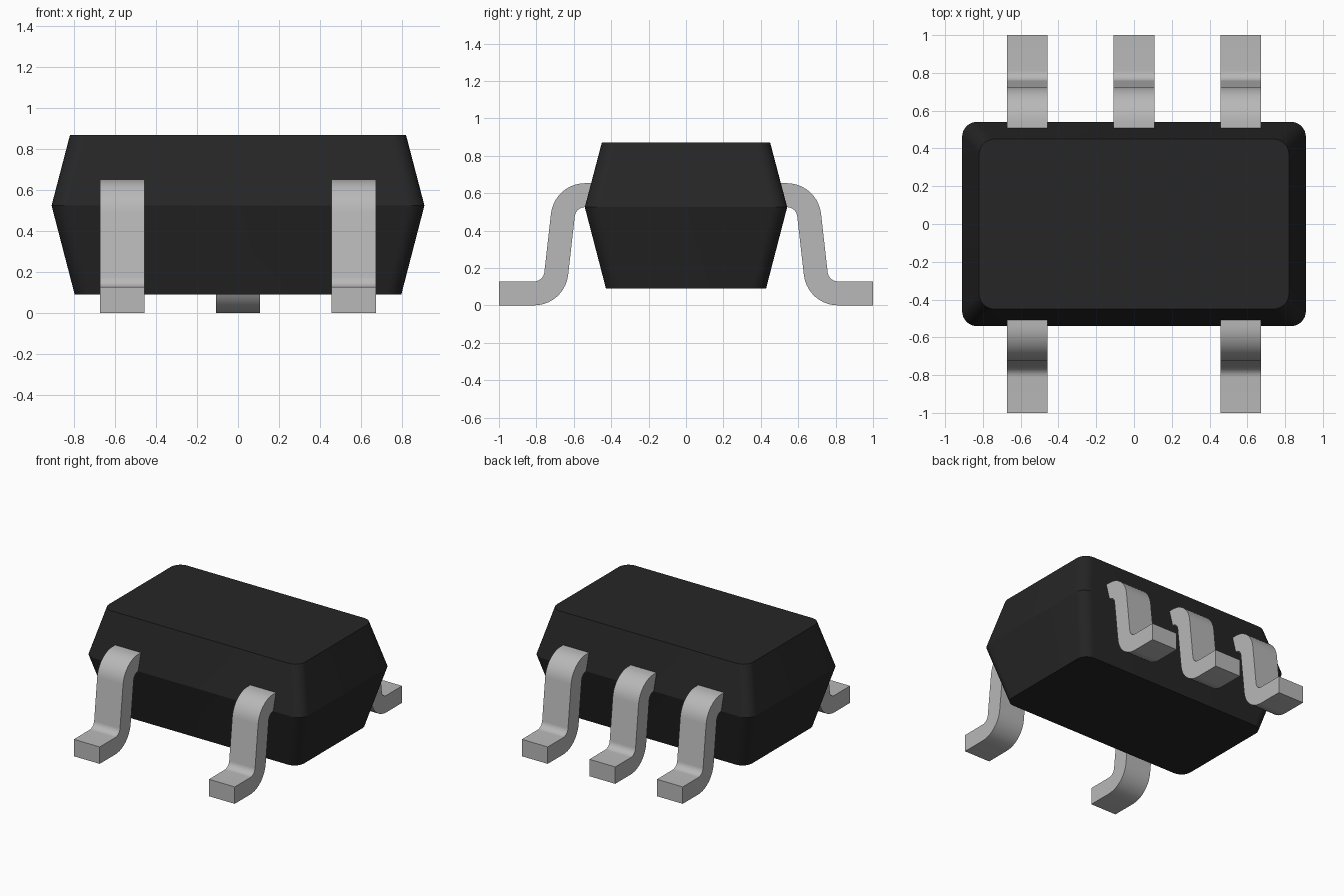
import bpy, bmesh
from math import sin, cos, pi, radians
from mathutils import Vector

cube = bpy.data.objects.get("Cube")
if cube:
    bpy.data.objects.remove(cube, do_unlink=True)


def material(name, value):
    mat = bpy.data.materials.new(name)
    mat.use_nodes = True
    colour = (value, value, value, 1)
    mat.diffuse_color = colour
    mat.node_tree.nodes["Principled BSDF"].inputs["Base Color"].default_value = colour
    return mat


black = material("black plastic", 0.019)
grey = material("grey metal", 0.48)


def finish(bm, name, mat):
    bmesh.ops.recalc_face_normals(bm, faces=bm.faces)
    mesh = bpy.data.meshes.new(name)
    bm.to_mesh(mesh)
    bm.free()
    mesh.materials.append(mat)
    obj = bpy.data.objects.new(name, mesh)
    bpy.context.collection.objects.link(obj)
    bpy.ops.object.select_all(action="DESELECT")
    obj.select_set(True)
    bpy.context.view_layer.objects.active = obj
    bpy.ops.object.shade_smooth_by_angle(angle=radians(20))
    return obj


def arc(cy, cz, radius, start, end, steps=10):
    angles = [radians(start + (end - start) * i / steps) for i in range(steps + 1)]
    return [(cy + radius * cos(a), cz + radius * sin(a)) for a in angles]


def rounded_rect(half_x, half_y, radius):
    points = []
    for quarter, (sx, sy) in enumerate([(1, 1), (-1, 1), (-1, -1), (1, -1)]):
        points += arc(sx * (half_x - radius), sy * (half_y - radius), radius,
                      quarter * 90, quarter * 90 + 90, 8)
    return points


# Body: three rounded rectangles, widest at the parting line
bm = bmesh.new()
rings = []
for half_x, half_y, z in [(0.797, 0.428, 0.09), (0.91, 0.541, 0.525), (0.82, 0.45, 0.87)]:
    rings.append([bm.verts.new((x, y, z)) for x, y in rounded_rect(half_x, half_y, 0.08)])
for low, high in zip(rings, rings[1:]):
    for i in range(len(low)):
        j = (i + 1) % len(low)
        bm.faces.new((low[i], low[j], high[j], high[i]))
bm.faces.new(rings[0])
bm.faces.new(rings[-1])
finish(bm, "body", black)

# Leads: bent strip profile extruded across its width
WIDTH, TILT, INNER, OUTER = 0.216, 6.7, 0.055, 0.183
SHOULDER, ANKLE = (0.54, 0.47), (0.812, 0.183)
upper_side = (arc(*SHOULDER, OUTER, 90, TILT)
              + arc(*ANKLE, INNER, 180 + TILT, 270))
lower_side = (arc(*ANKLE, OUTER, 270, 180 + TILT)
              + arc(*SHOULDER, INNER, TILT, 90))
shoulder_top = SHOULDER[1] + OUTER
shoulder_low = SHOULDER[1] + INNER
foot_top = ANKLE[1] - INNER
profile = ([(0.5, shoulder_top)] + upper_side + [(1, foot_top), (1, 0)]
           + lower_side + [(0.5, shoulder_low)])


def lead(name, x, side):
    bm = bmesh.new()
    face = bm.faces.new([bm.verts.new((x - WIDTH / 2, side * y, z)) for y, z in profile])
    result = bmesh.ops.extrude_face_region(bm, geom=[face], use_keep_orig=True)
    verts = [g for g in result["geom"] if isinstance(g, bmesh.types.BMVert)]
    bmesh.ops.translate(bm, verts=verts, vec=Vector((WIDTH, 0, 0)))
    finish(bm, name, grey)


for label, x in [("right", -0.565), ("left", 0.565)]:
    lead("front_" + label + "_lead", x, -1)
    lead("back_" + label + "_lead", x, 1)
lead("back_middle_lead", 0, 1)
